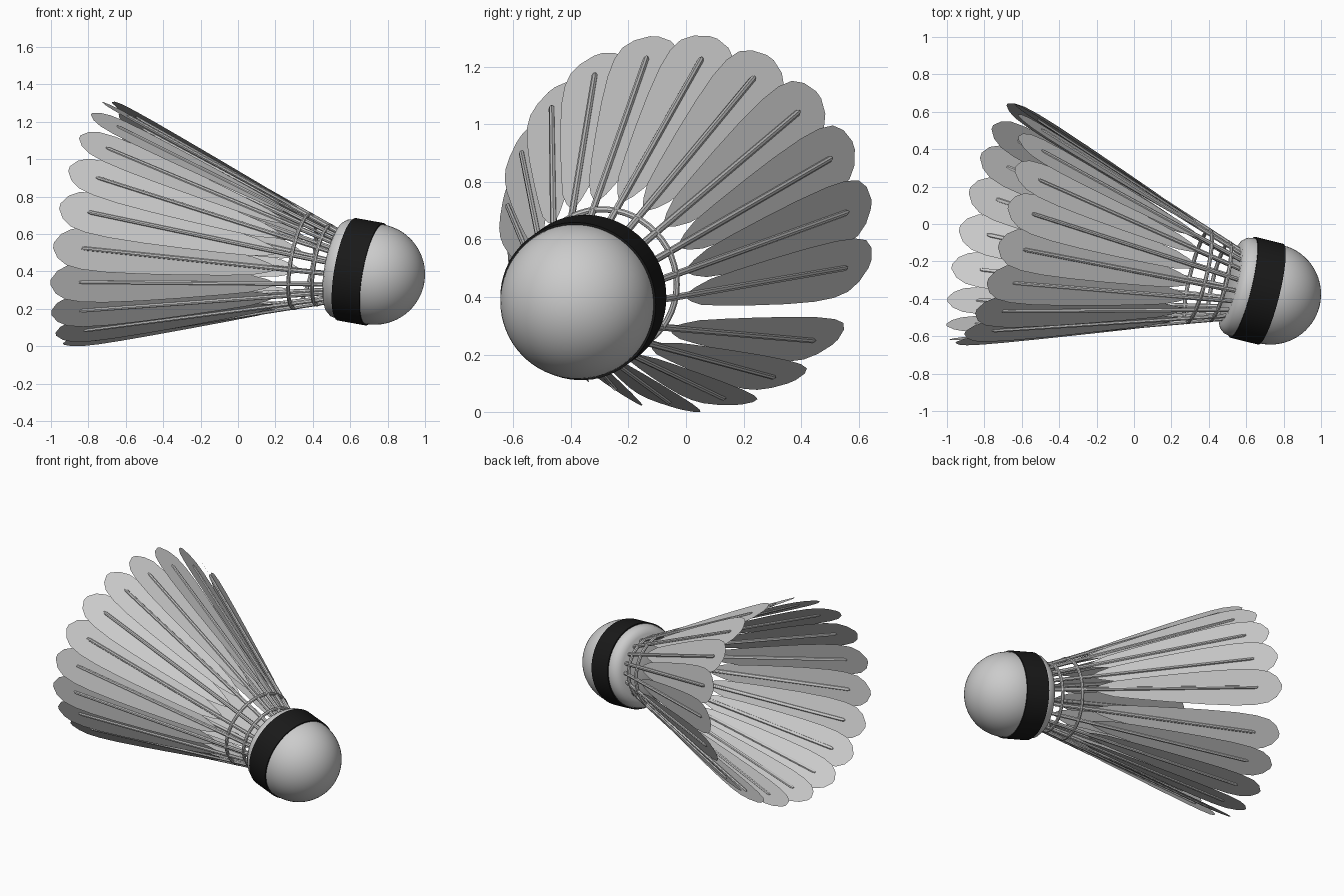
import bpy, math
from mathutils import Vector, Matrix

if "Cube" in bpy.data.objects:
    bpy.data.objects.remove(bpy.data.objects["Cube"])

# Tilted frame: local -Z runs from the cork towards the open end of the skirt
d = Vector((-1.51, 0.375, 0.27)).normalized()
e1 = (Vector((0, 1, 0)) - d * d.y).normalized()
e2 = e1.cross(d)
FRAME = Matrix.Translation((0.73, -0.375, 0.385)) @ Matrix((e1, e2, -d)).transposed().to_4x4()
COUNT, START, STEP = 19, -10.4, 18.5


def make(name, verts, faces, smooth=40):
    me = bpy.data.meshes.new(name)
    me.from_pydata([FRAME @ Vector(v) for v in verts], [], faces)
    me.update()
    ob = bpy.data.objects.new(name, me)
    bpy.context.collection.objects.link(ob)
    bpy.ops.object.select_all(action='DESELECT')
    ob.select_set(True)
    bpy.context.view_layer.objects.active = ob
    bpy.ops.object.mode_set(mode='EDIT')
    bpy.ops.mesh.select_all(action='SELECT')
    bpy.ops.mesh.remove_doubles(threshold=0.0001)
    if smooth:
        bpy.ops.mesh.normals_make_consistent(inside=False)
    bpy.ops.object.mode_set(mode='OBJECT')
    if smooth:
        bpy.ops.object.shade_smooth_by_angle(angle=math.radians(smooth))
    return ob


def lathe(name, profile, n=64, closed=False):
    """Revolve (radius, distance along axis) points."""
    m = len(profile)
    verts = [(r * math.cos(2 * math.pi * i / n), r * math.sin(2 * math.pi * i / n), -t)
             for i in range(n) for r, t in profile]
    faces = [(i * m + j, i * m + (j + 1) % m, (i + 1) % n * m + (j + 1) % m, (i + 1) % n * m + j)
             for i in range(n) for j in range(m if closed else m - 1)]
    return make(name, verts, faces)


def skirt_radius(t):
    return 0.114 + 0.34 * t


# Cork base: hemisphere, short cylinder, rounded back
R = 0.27
dome = [(R * math.sin(a * math.pi / 32), -R * math.cos(a * math.pi / 32)) for a in range(17)]
lathe("cork_base", dome + [(R, 0.16), (0.264, 0.19), (0.247, 0.212), (0.22, 0.225), (0, 0.228)])

# Black band around the cork
band = lathe("cork_band", [(0.262, 0.0), (0.278, 0.0), (0.278, 0.155), (0.262, 0.155)], closed=True)
mat = bpy.data.materials.new("black")
mat.diffuse_color = (0.01, 0.01, 0.01, 1)
mat.use_nodes = True
mat.node_tree.nodes["Principled BSDF"].inputs["Base Color"].default_value = mat.diffuse_color
band.data.materials.append(mat)

# Two thread rings
for i, (t, r) in enumerate(((0.285, 0.214), (0.405, 0.254))):
    circ = [(r + 0.011 * math.cos(a * math.pi / 4), t + 0.011 * math.sin(a * math.pi / 4)) for a in range(8)]
    lathe(f"thread_ring_{i + 1}", circ, 48, True)

# Feather outline: distance along axis, half width
OUTLINE = [(0.47, 0.006), (0.52, 0.028), (0.60, 0.05), (0.75, 0.068), (0.95, 0.088), (1.15, 0.105),
           (1.33, 0.115), (1.45, 0.113), (1.53, 0.098), (1.58, 0.065), (1.61, 0.015)]
ROLL = math.radians(9)

for k in range(COUNT):
    a = math.radians(START + k * STEP)
    out = Vector((math.cos(a), math.sin(a), 0))
    side = Vector((-math.sin(a), math.cos(a), 0))
    wide = side * math.cos(ROLL) + out * math.sin(ROLL)

    # Feather vane, rolled a little so neighbours overlap
    verts, faces = [], []
    for t, w in OUTLINE:
        c = out * skirt_radius(t) + Vector((0, 0, -t))
        verts += [c - wide * w, c, c + wide * w]
    for j in range(len(OUTLINE) - 1):
        for s in (0, 1):
            b = j * 3 + s
            faces.append((b, b + 1, b + 4, b + 3))
    make(f"feather_{k + 1}", verts, faces, smooth=0)

    # Quill, a slim tapered rod
    n = 8
    verts = []
    for t, r in ((0.19, 0.013), (1.45, 0.011), (1.465, 0.006)):
        c = out * skirt_radius(t) + Vector((0, 0, -t))
        verts += [c + (out * math.cos(2 * math.pi * i / n) + side * math.sin(2 * math.pi * i / n)) * r
                  for i in range(n)]
    faces = [(j * n + i, j * n + (i + 1) % n, (j + 1) * n + (i + 1) % n, (j + 1) * n + i)
             for j in (0, 1) for i in range(n)]
    faces += [tuple(range(n)), tuple(range(2 * n, 3 * n))]
    make(f"quill_{k + 1}", verts, faces)
